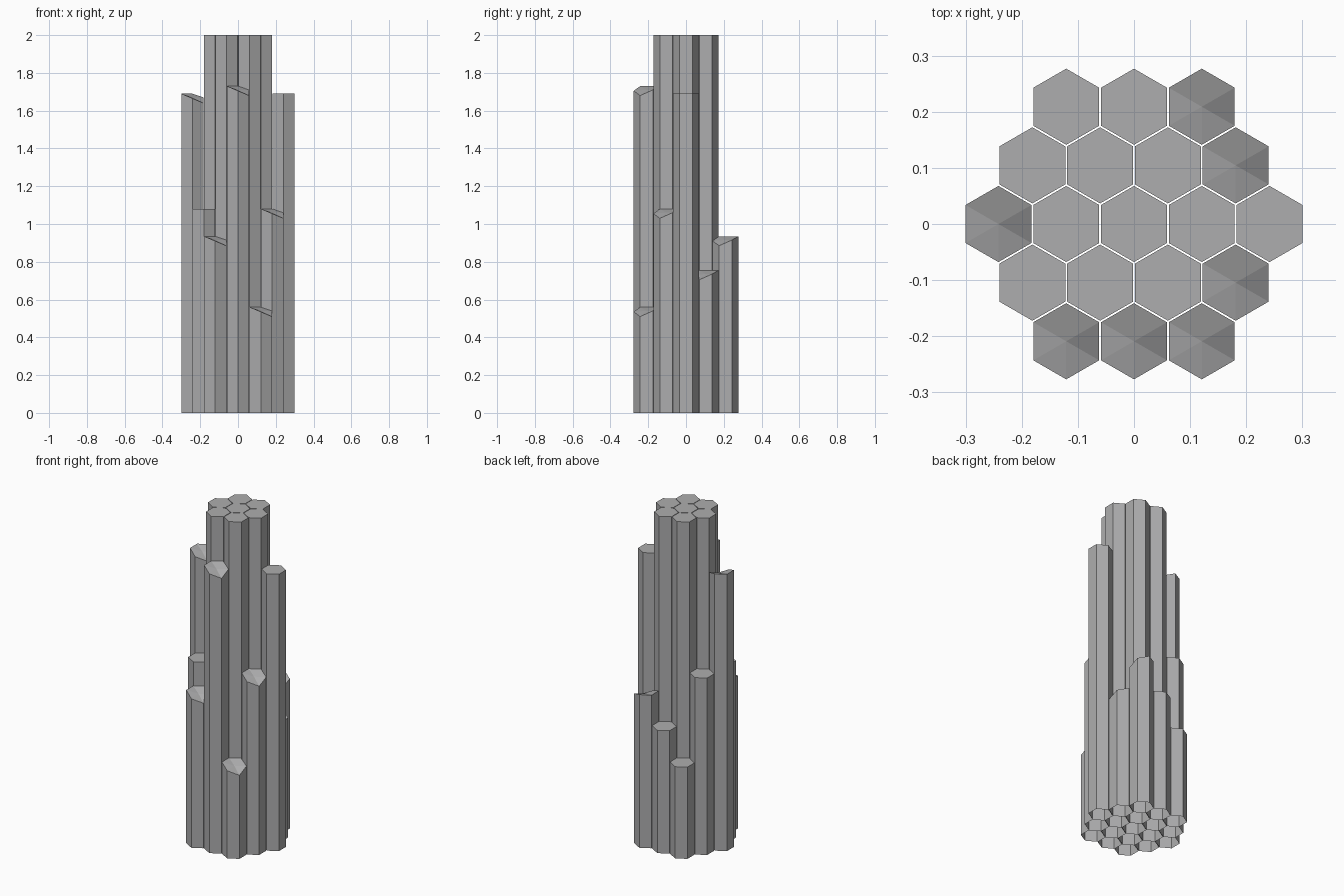
import bpy
import math

cube = bpy.data.objects.get("Cube")
if cube:
    bpy.data.objects.remove(cube, do_unlink=True)

STEP_X, STEP_Y = 0.1208, 0.1045   # spacing of the honeycomb
RADIUS = 0.0678
# Drop of each rim corner on a chipped top, counter-clockwise from back right
CHIP = (0.02, 0, 0, 0, 0.025, 0.05)
CENTRE_DROP = 0.02

stone = bpy.data.materials.new("grey stone")
stone.use_nodes = True
GREY = (0.42, 0.42, 0.425, 1)
stone.diffuse_color = GREY
bsdf = stone.node_tree.nodes["Principled BSDF"]
bsdf.inputs["Base Color"].default_value = GREY
bsdf.inputs["Roughness"].default_value = 0.8


def column(name, x, y, height, chipped):
    """Hexagonal column, open underneath, with a flat or chipped top."""
    ring = [(RADIUS * math.cos(math.radians(30 + 60 * k)),
             RADIUS * math.sin(math.radians(30 + 60 * k))) for k in range(6)]
    drops = CHIP if chipped else (0,) * 6
    verts = [(a, b, 0) for a, b in ring]
    verts += [(a, b, height - d) for (a, b), d in zip(ring, drops)]
    faces = [(k, (k + 1) % 6, 6 + (k + 1) % 6, 6 + k) for k in range(6)]
    if chipped:
        verts.append((0, 0, height - CENTRE_DROP))
        faces += [(6 + k, 6 + (k + 1) % 6, 12) for k in range(6)]
    else:
        faces.append(tuple(range(6, 12)))
    mesh = bpy.data.meshes.new(name)
    mesh.from_pydata(verts, [], faces)
    mesh.materials.append(stone)
    obj = bpy.data.objects.new(name, mesh)
    obj.location = (x, y, 0)
    bpy.context.collection.objects.link(obj)


# Rows from front to back, each from -x to +x: (height, chipped top)
TALL = (2, False)
rows = {
    "front": [(0.935, True), (1.73, True), (0.56, True)],
    "mid_front": [(1.08, False), TALL, TALL, (1.08, True)],
    "middle": [(1.69, True), TALL, TALL, TALL, (1.69, False)],
    "mid_back": [(1.08, False), TALL, TALL, (0.755, True)],
    "back": [(0.56, False), (0.75, False), (0.935, True)],
}
for j, (row, columns) in enumerate(rows.items()):
    for i, (height, chipped) in enumerate(columns):
        column(f"{row}_column_{i + 1}", (i - (len(columns) - 1) / 2) * STEP_X,
               (j - 2) * STEP_Y, height, chipped)
